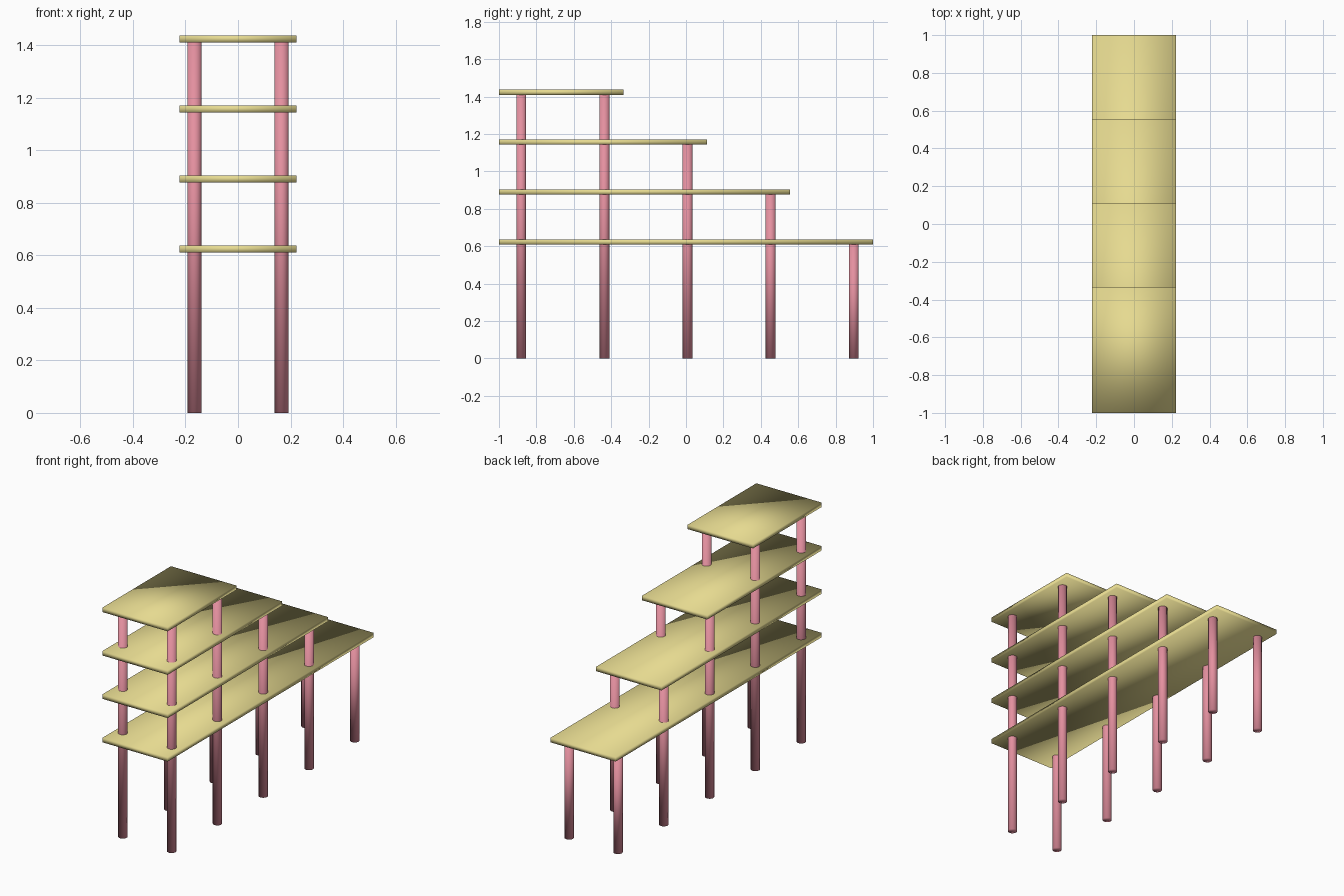
import bpy

if "Cube" in bpy.data.objects:
    bpy.data.objects.remove(bpy.data.objects["Cube"])

def material(name, color):
    m = bpy.data.materials.new(name)
    m.diffuse_color = color
    m.use_nodes = True
    m.node_tree.nodes["Principled BSDF"].inputs["Base Color"].default_value = m.diffuse_color
    return m

wood = material("pale_yellow", (0.79, 0.70, 0.28, 1))
pink = material("pink", (0.78, 0.28, 0.35, 1))

STEP = 0.4445         # shelf setback and post spacing along y
THICK = 0.027
BOTTOMS = [0.61, 0.877, 1.143, 1.41]
POST_X, POST_R = 0.166, 0.0265

def shelf(name, y0, y1, z):
    bpy.ops.mesh.primitive_cube_add(size=1, location=(0, (y0 + y1) / 2, z + THICK / 2))
    ob = bpy.context.object
    ob.name = name
    ob.scale = (0.444, y1 - y0, THICK)
    bpy.ops.object.transform_apply(location=False, rotation=False, scale=True)
    bpy.ops.object.shade_smooth()
    ob.data.materials.append(wood)

def post(name, x, y, top):
    bpy.ops.mesh.primitive_cylinder_add(vertices=24, radius=POST_R, depth=top,
                                        location=(x, y, top / 2))
    ob = bpy.context.object
    ob.name = name
    ob.data.materials.append(pink)
    bpy.ops.object.shade_smooth()

# Shelves share the front edge, get shorter going up, and are fully smooth shaded
for i, z in enumerate(BOTTOMS):
    shelf(f"shelf_{i + 1}", -1, 1 - i * STEP, z)

# Two rows of posts, each reaching the highest shelf above it
for row in range(5):
    y = -0.881 + row * STEP
    top = BOTTOMS[min(3, 4 - row)]
    for side, x in (("left", -POST_X), ("right", POST_X)):
        post(f"{side}_post_{row + 1}", x, y, top)
